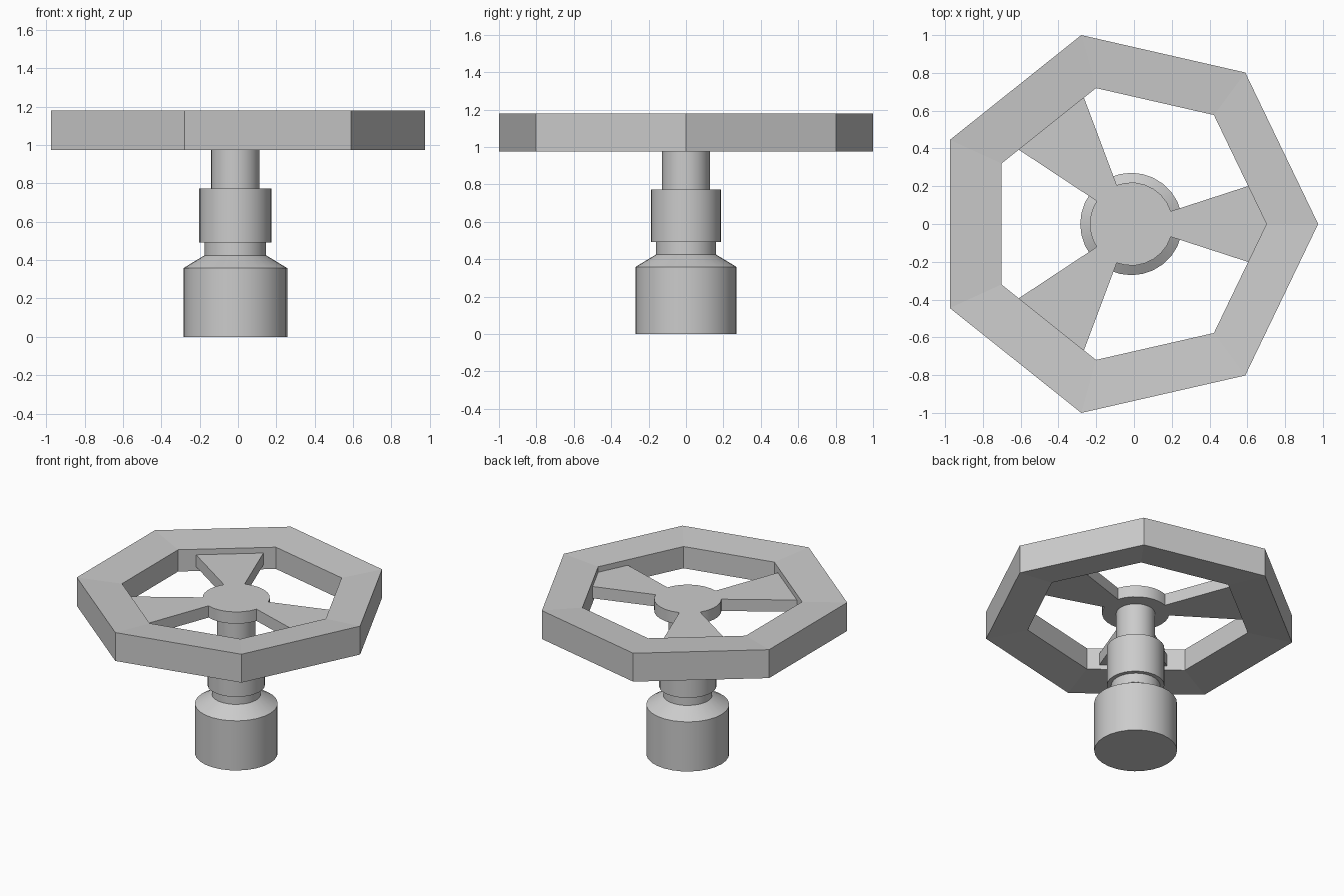
import bpy, bmesh
from math import sin, cos, tau, radians

if "Cube" in bpy.data.objects:
    bpy.data.objects.remove(bpy.data.objects["Cube"])

HUB_X = -0.014   # axis of the stem and hub


def make_object(name, verts, faces, smooth=False):
    mesh = bpy.data.meshes.new(name)
    mesh.from_pydata(verts, [], faces)
    bm = bmesh.new()
    bm.from_mesh(mesh)
    bmesh.ops.recalc_face_normals(bm, faces=bm.faces)
    bm.to_mesh(mesh)
    bm.free()
    obj = bpy.data.objects.new(name, mesh)
    bpy.context.collection.objects.link(obj)
    if smooth:
        bpy.ops.object.select_all(action='DESELECT')
        bpy.context.view_layer.objects.active = obj
        obj.select_set(True)
        bpy.ops.object.shade_smooth_by_angle(angle=radians(30))
    return obj


def lathe(name, profile, sides, closed=False, smooth=False):
    """Spin (radius, z, centre x) points about z; cap the ends unless closed."""
    n = len(profile)
    verts = [(cx + r * cos(tau * i / sides), r * sin(tau * i / sides), z)
             for r, z, cx in profile for i in range(sides)]
    faces = []
    for k in range(n if closed else n - 1):
        a, b = k * sides, (k + 1) % n * sides
        for i in range(sides):
            j = (i + 1) % sides
            faces.append((a + i, a + j, b + j, b + i))
    if not closed:
        faces.append(tuple(range(sides)))
        faces.append(tuple(range((n - 1) * sides, n * sides)))
    return make_object(name, verts, faces, smooth)


# Stem: wide foot, chamfer, neck, collar and shaft
stem = [(0.271, 0), (0.271, 0.358), (0.16, 0.425), (0.16, 0.492), (0.188, 0.492),
        (0.188, 0.773), (0.127, 0.773), (0.127, 1.06)]
lathe("valve_stem", [(r, z, HUB_X) for r, z in stem], 28, smooth=True)

# Seven-sided rim, slightly thinner on its inner side
lathe("wheel_rim", [(1.0258, 0.975, -0.0508), (1.0258, 1.18, -0.0508),
                    (0.738, 1.16, -0.037), (0.738, 1.003, -0.037)], 7, closed=True)

# Hub disc with three flared spokes, cut from one outline
Z0, Z1 = 1.035, 1.12
HALF = radians(18)
outline = []
for centre in (0, tau * 2.5 / 7, tau * 4.5 / 7):
    span = tau * (2 if centre == tau * 2.5 / 7 else 2.5) / 7
    d = (cos(centre), sin(centre))
    reach = 0.68
    for r, a in ((0.22, -HALF), (reach, -HALF)):
        outline.append((r, centre + a))
    if centre == 0:
        outline.append((0.73, 0))          # pointed end fits the rim corner
    else:
        outline[-1] = (0.72, centre - HALF)
        reach = 0.72
    outline += [(reach, centre + HALF), (0.22, centre + HALF)]
    gap = span - 2 * HALF
    outline += [(0.22, centre + HALF + gap * k / 7) for k in range(1, 7)]

n = len(outline)
verts = [(HUB_X + r * cos(a), r * sin(a), z) for z in (Z0, Z1) for r, a in outline]
faces = [(i, (i + 1) % n, n + (i + 1) % n, n + i) for i in range(n)]
faces += [tuple(range(n)), tuple(range(n, 2 * n))]
make_object("hub_and_spokes", verts, faces, smooth=True)
